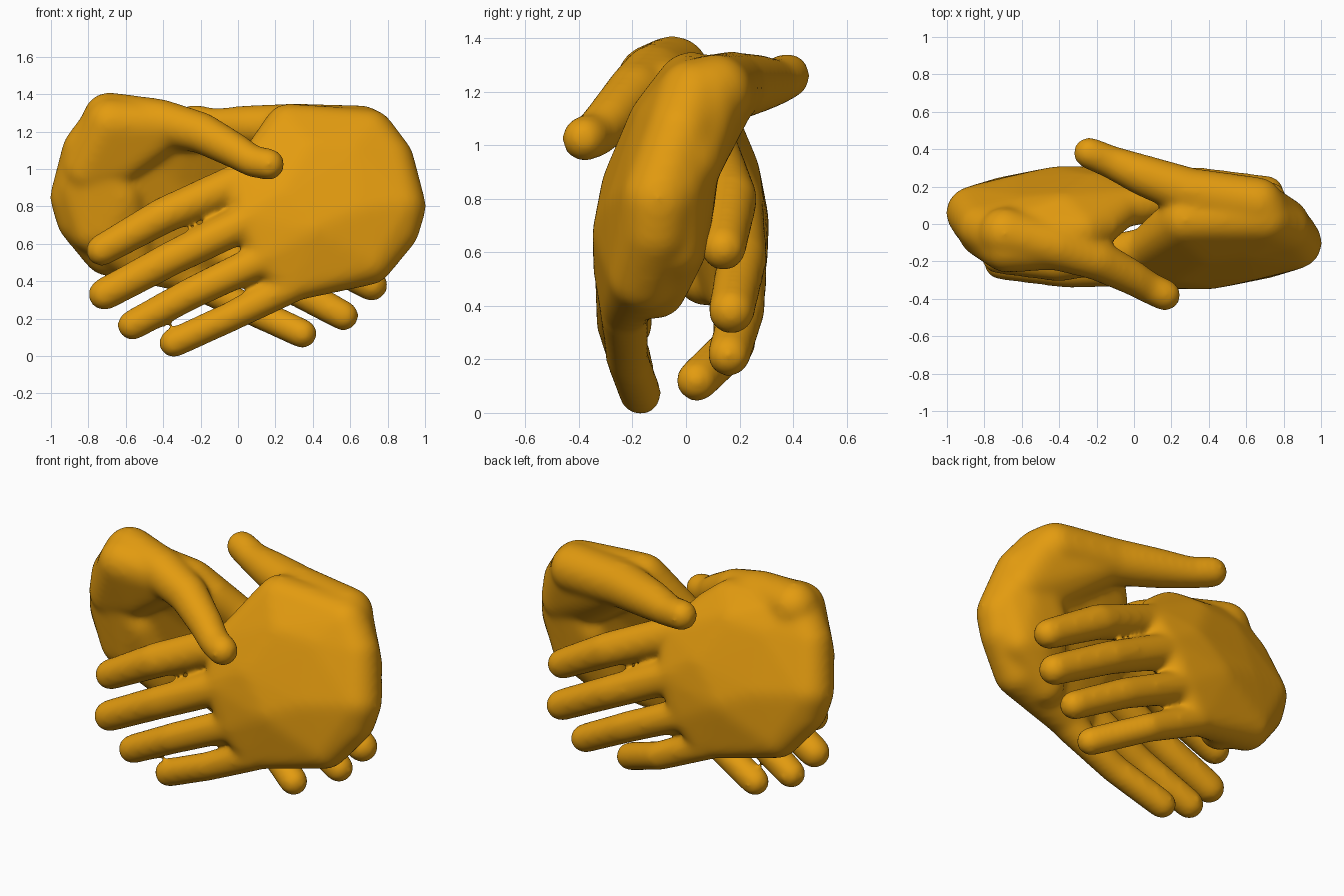
import bpy, bmesh
from mathutils import Matrix

skin = bpy.data.materials.new("golden_orange")
skin.diffuse_color = (0.77, 0.33, 0.005, 1)
GROW = 0.012   # makes up for the shrinking of the softening


def hull(bm, balls):
    """Add the convex hull of a group of balls (x, y, z, radius)."""
    part = bmesh.new()
    for x, y, z, r in balls:
        bmesh.ops.create_icosphere(part, subdivisions=3, radius=r + GROW,
                                   matrix=Matrix.Translation((x, y, z)))
    res = bmesh.ops.convex_hull(part, input=part.verts[:])
    junk = {g for g in res["geom_interior"] + res["geom_unused"]
            if isinstance(g, bmesh.types.BMVert)}
    bmesh.ops.delete(part, geom=list(junk), context='VERTS')
    tmp = bpy.data.meshes.new("tmp")
    part.to_mesh(tmp)
    part.free()
    bm.from_mesh(tmp)
    bpy.data.meshes.remove(tmp)


def limb(bm, balls):
    """Tapered, bent tube through a chain of balls."""
    for a, b in zip(balls, balls[1:]):
        hull(bm, [a, b])


def place(balls, turned):
    """The second hand is the first turned half round and raised a little."""
    return [(-x, -y - 0.04, z + 0.05, r) for x, y, z, r in balls] if turned else balls


# back of the hand
PALM = [(0.04, -0.14, 0.94, 0.09), (0.07, -0.23, 0.74, 0.09), (0.16, -0.25, 0.53, 0.085),
        (0.28, -0.23, 0.38, 0.08), (0.40, -0.21, 0.67, 0.13), (0.38, -0.07, 1.07, 0.14),
        (0.70, 0.03, 1.18, 0.13), (0.81, -0.02, 1.05, 0.12), (0.865, -0.10, 0.80, 0.13),
        (0.84, -0.11, 0.68, 0.12), (0.70, -0.16, 0.51, 0.12), (0.62, -0.155, 0.76, 0.135),
        (0.24, -0.19, 0.85, 0.115), (0.60, -0.05, 1.06, 0.14), (0.45, -0.20, 0.46, 0.10)]
# heel pad below the little finger side
PAD = [(0.84, -0.06, 0.85, 0.13), (0.78, -0.05, 0.62, 0.11), (0.55, -0.11, 0.46, 0.10),
       (0.62, 0.00, 0.80, 0.10), (0.78, 0.01, 1.05, 0.12), (0.70, -0.03, 0.62, 0.10)]
# heel of the thumb
THENAR = [(0.68, 0.08, 1.19, 0.13), (0.80, 0.00, 0.95, 0.13), (0.62, 0.04, 0.98, 0.10)]
# index, middle, ring and little finger
FINGERS = [
    [(0.03, -0.13, 0.94, 0.095), (-0.40, -0.21, 0.75, 0.088), (-0.73, -0.18, 0.565, 0.075)],
    [(0.07, -0.23, 0.73, 0.09), (-0.35, -0.25, 0.525, 0.083), (-0.715, -0.21, 0.33, 0.077)],
    [(0.16, -0.25, 0.53, 0.083), (-0.25, -0.25, 0.335, 0.076), (-0.565, -0.20, 0.165, 0.071)],
    [(0.28, -0.23, 0.37, 0.08), (-0.05, -0.22, 0.205, 0.07), (-0.345, -0.17, 0.07, 0.069)]]

# upper edge with the web, thumb, and sideways place of the little fingertip
HANDS = {
    "front_hand": dict(
        edge=[(0.27, 0.02, 1.22, 0.12), (0.17, -0.01, 1.12, 0.09)], little_y=-0.17,
        ball=[(0.34, 0.14, 1.21, 0.125)],
        thumb=[(0.66, 0.11, 1.20, 0.13), (0.30, 0.17, 1.22, 0.12), (0.05, 0.26, 1.23, 0.10),
               (-0.12, 0.33, 1.235, 0.078), (-0.24, 0.38, 1.26, 0.075)]),
    "back_hand": dict(
        edge=[(0.28, 0.0, 1.15, 0.11), (0.17, -0.03, 1.09, 0.09)], little_y=-0.08,
        ball=[(0.36, 0.08, 1.18, 0.11)],
        thumb=[(-0.69, -0.05, 1.27, 0.13), (-0.42, -0.12, 1.25, 0.115),
               (-0.20, -0.19, 1.195, 0.10), (-0.02, -0.28, 1.10, 0.085),
               (0.08, -0.34, 1.04, 0.075), (0.165, -0.38, 1.025, 0.075)])}

for name, hand in HANDS.items():
    turned = name == "back_hand"
    bm = bmesh.new()
    hull(bm, place(PALM, turned))
    hull(bm, place(PAD, turned))
    hull(bm, place(THENAR + hand["ball"], turned))
    # web between thumb and index finger
    hull(bm, place(hand["edge"] + [PALM[0], PALM[4], PALM[5], PALM[6]], turned))
    for i, f in enumerate(FINGERS):
        if i == 3:
            x, y, z, r = f[2]
            f = f[:2] + [(x, hand["little_y"], z, r)]
        limb(bm, place(f, turned))
    limb(bm, hand["thumb"])
    me = bpy.data.meshes.new(name)
    bm.to_mesh(me)
    bm.free()
    me.materials.append(skin)
    ob = bpy.data.objects.new(name, me)
    bpy.context.collection.objects.link(ob)

    # fuse the pieces into one soft skin
    rm = ob.modifiers.new("fuse", 'REMESH')
    rm.mode = 'VOXEL'
    rm.voxel_size = 0.015
    rm.use_smooth_shade = True
    sm = ob.modifiers.new("soften", 'SMOOTH')
    sm.factor = 0.5
    sm.iterations = 30
